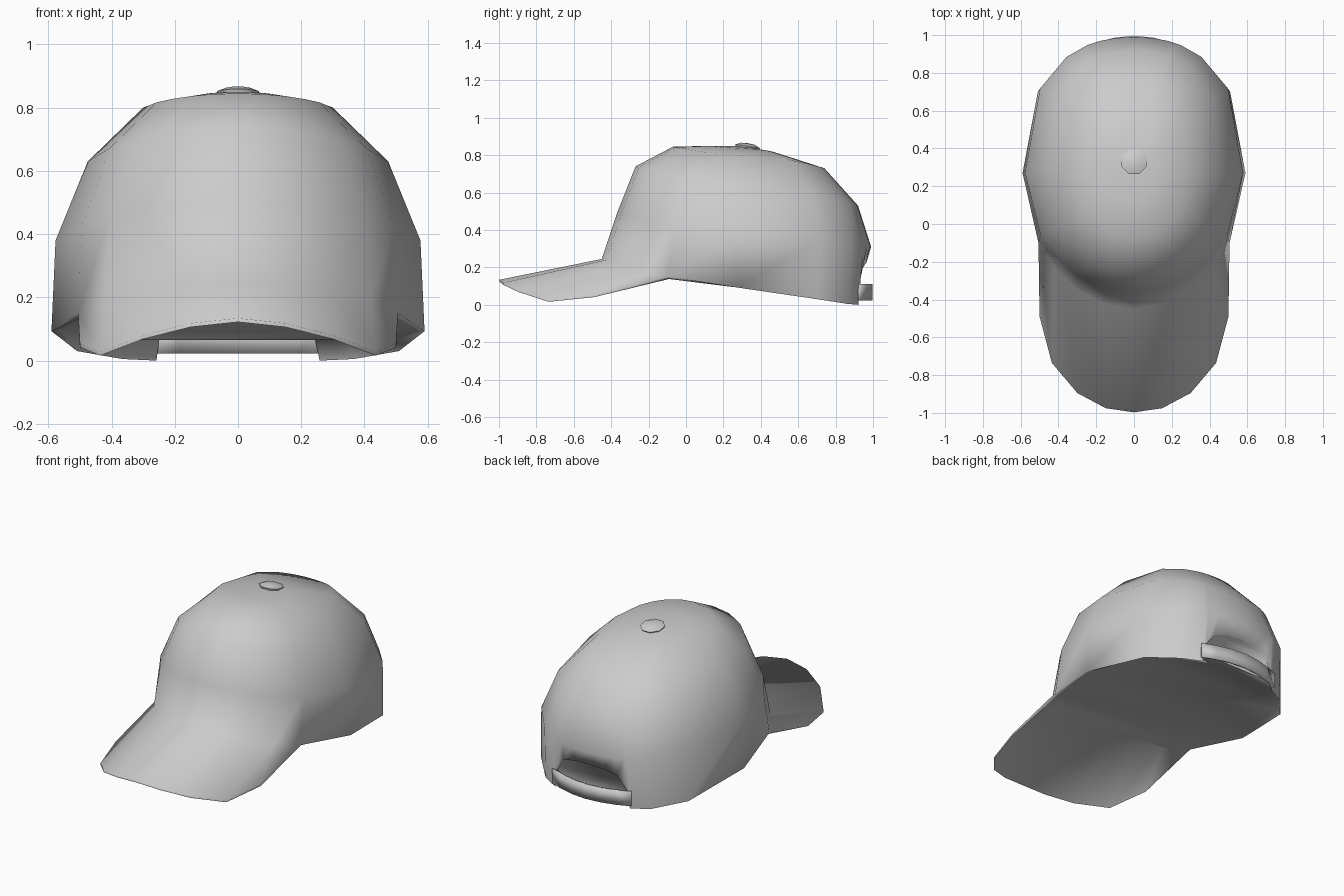
import bpy, bmesh, math

if "Cube" in bpy.data.objects:
    bpy.data.objects.remove(bpy.data.objects["Cube"])

def finish(name, verts, faces, thick=0.0, angle=60):
    mesh = bpy.data.meshes.new(name)
    mesh.from_pydata(verts, [], faces)
    bm = bmesh.new()
    bm.from_mesh(mesh)
    bmesh.ops.recalc_face_normals(bm, faces=bm.faces)
    bm.to_mesh(mesh)
    bm.free()
    ob = bpy.data.objects.new(name, mesh)
    bpy.context.collection.objects.link(ob)
    if thick:
        s = ob.modifiers.new("thickness", 'SOLIDIFY')
        s.thickness = thick
        s.offset = 0
    bpy.ops.object.select_all(action='DESELECT')
    ob.select_set(True)
    bpy.context.view_layer.objects.active = ob
    bpy.ops.object.shade_smooth_by_angle(angle=math.radians(angle))
    return ob

def grid_faces(rows, cols, wrap=False):
    n = cols if wrap else cols - 1
    return [(r * cols + c, r * cols + (c + 1) % cols,
             (r + 1) * cols + (c + 1) % cols, (r + 1) * cols + c)
            for r in range(rows - 1) for c in range(n)]

def oval(deg, w, front, back, mid=0.27):
    # Egg outline, 0 degrees = front, squarer at the back
    a = math.radians(deg)
    s, c = math.sin(a), math.cos(a)
    if abs(deg) == 180:
        s = 0.0
    if c > 0.001:
        return w * s, mid + (front - mid) * c
    return math.copysign(w * abs(s) ** 0.9, s), mid + (back - mid) * abs(c) ** 0.75

# Rim height by angle; the jump near the back is the strap opening
rim = [(0, .245), (15, .24), (30, .22), (45, .187), (59, .15), (90, .093),
       (122, .03), (144, .005), (156.5, .0), (158, .11), (164, .195), (172, .22), (180, .225)]
columns = rim + [(-a, z) for a, z in reversed(rim[1:-1])]
n = len(columns)

# Rings: half width, front y, back y, front z, side z, back z
rings = [(.577, -.365, .99, .50, .38, .31),
         (.475, -.27, .92, .74, .63, .53),
         (.30, -.07, .74, .845, .80, .73),
         (.13, .12, .46, .85, .838, .82)]

# Crown surface
verts = [(*oval(a, .59, -.45, .965), z) for a, z in columns]
for w, f, b, zf, zs, zb in rings:
    for a, _ in columns:
        c = math.cos(math.radians(a))
        verts.append((*oval(a, w, f, b), zs + ((zf if c > 0 else zb) - zs) * abs(c) ** 1.5))
faces = grid_faces(5, n, True)
verts.append((0, .30, .848))
faces += [(4 * n + i, 4 * n + (i + 1) % n, 5 * n) for i in range(n)]

# Inner lip of the rim and the lining that spans the opening
lip = len(verts)
for a, z in columns:
    zl = z - .012 if abs(a) < 60 else max(z, .065)
    verts.append((*oval(a, .57, -.43, .945), zl))
faces += [(i, i + 1, lip + i + 1, lip + i) for i in range(4, n - 4)]
half = n // 2
for i in range(half):
    j, k = (n - i) % n, n - i - 1
    quad = [lip + i, lip + i + 1, lip + k, lip + j]
    faces.append(tuple(dict.fromkeys(quad)))

# Curved brim, sharing the front rim so it flows out of the crown
edge = [(0, -.997, .134), (.15, -.975, .118), (.30, -.895, .08), (.435, -.735, .028), (.50, -.49, .053)]

def mirrored(half_path):
    return [(-x, y, z) for x, y, z in reversed(half_path[1:])] + half_path

top = len(verts)
verts += mirrored(edge)
under = len(verts)
verts += [(x, y, z - .012) for x, y, z in mirrored(edge)]
joint = [i % n for i in range(-4, 5)]
for i in range(8):
    a, b = joint[i], joint[i + 1]
    faces += [(a, b, top + i + 1, top + i),
              (top + i, top + i + 1, under + i + 1, under + i),
              (under + i, under + i + 1, lip + b, lip + a)]
for i in (0, 8):
    faces.append((joint[i], top + i, under + i, lip + joint[i]))
finish("crown_and_brim", verts, faces, angle=78)

# Rear adjustment strap
path = mirrored([(0, .991, 0), (.10, .981, 0), (.19, .957, 0), (.27, .925, 0)])
verts = [(x, y, z) for z in (.022, .112) for x, y, _ in path]
finish("back_strap", verts, grid_faces(2, len(path)), 0.012)

# Top button
verts = []
for r, z in ((.066, -.015), (.072, .0), (.04, .013)):
    verts += [(r * math.cos(math.pi * (i + .5) / 4), r * math.sin(math.pi * (i + .5) / 4), z) for i in range(8)]
verts.append((0, 0, .016))
faces = grid_faces(3, 8, True) + [tuple(range(7, -1, -1))]
faces += [(16 + i, 16 + (i + 1) % 8, 24) for i in range(8)]
button = finish("top_button", verts, faces)
button.location = (0, .33, .848)
button.rotation_euler = (math.radians(-9), 0, 0)
